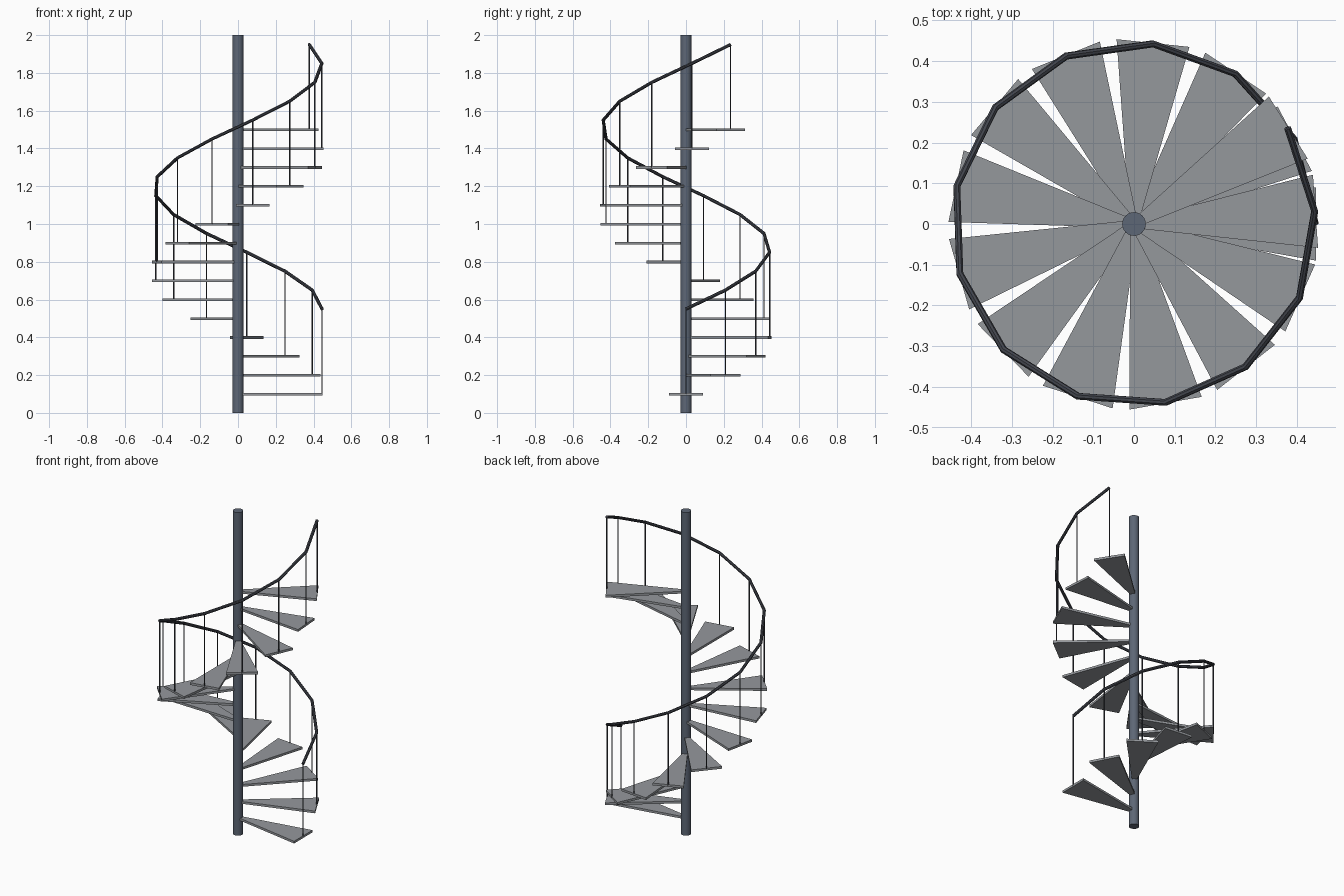
import bpy
import math
from mathutils import Matrix, Vector

cube = bpy.data.objects.get("Cube")
if cube:
    bpy.data.objects.remove(cube, do_unlink=True)

STEPS = 15
TURN = math.radians(28)
RISE = 0.1
RAIL_RADIUS = 0.445
RAIL_HEIGHT = 0.45


def material(name, color):
    mat = bpy.data.materials.new(name)
    mat.use_nodes = True
    mat.diffuse_color = (*color, 1)
    mat.node_tree.nodes["Principled BSDF"].inputs["Base Color"].default_value = (*color, 1)
    return mat


slate = material("slate_blue_grey", (0.11, 0.135, 0.18))
grey = material("tread_grey", (0.3, 0.315, 0.335))
dark = material("dark_steel", (0.055, 0.06, 0.075))


def cylinder(name, x, y, bottom, top, radius, sides, mat):
    bpy.ops.mesh.primitive_cylinder_add(vertices=sides, radius=radius, depth=top - bottom,
                                        location=(x, y, (bottom + top) / 2))
    obj = bpy.context.object
    obj.name = name
    obj.data.materials.append(mat)
    bpy.ops.object.shade_smooth_by_angle(angle=math.radians(40))
    return obj


# Tapered tread profile, extruded into a thin slab
def tread_mesh():
    outline = [(0, -0.01), (0.447, -0.09), (0.447, 0.09), (0, 0.01)]
    verts = [(x, y, z) for z in (-0.008, 0.006) for x, y in outline]
    sides = [(i, (i + 1) % 4, (i + 1) % 4 + 4, i + 4) for i in range(4)]
    mesh = bpy.data.meshes.new("tread")
    mesh.from_pydata(verts, [], [(3, 2, 1, 0), (4, 5, 6, 7)] + sides)
    mesh.materials.append(grey)
    return mesh


# Central pole
cylinder("central_pole", 0, 0, 0, 2, 0.029, 24, slate)

# Treads and balusters winding upward
tread = tread_mesh()
rail_points = []
for i in range(STEPS):
    angle, z = i * TURN, (i + 1) * RISE
    step = bpy.data.objects.new(f"tread_{i + 1}", tread)
    step.matrix_world = Matrix.Translation((0, 0, z)) @ Matrix.Rotation(angle, 4, "Z")
    bpy.context.collection.objects.link(step)
    x, y = RAIL_RADIUS * math.cos(angle), RAIL_RADIUS * math.sin(angle)
    cylinder(f"baluster_{i + 1}", x, y, z, z + RAIL_HEIGHT, 0.0035, 8, dark)
    rail_points.append(Vector((x, y, z + RAIL_HEIGHT)))

# Handrail swept through the baluster tops
curve = bpy.data.curves.new("handrail", "CURVE")
curve.dimensions = "3D"
curve.bevel_depth = 0.009
curve.bevel_resolution = 2
curve.use_fill_caps = True
spline = curve.splines.new("POLY")
spline.points.add(STEPS - 1)
for point, co in zip(spline.points, rail_points):
    point.co = (*co, 1)
spline.use_smooth = False
curve.materials.append(dark)
bpy.context.collection.objects.link(bpy.data.objects.new("handrail", curve))
